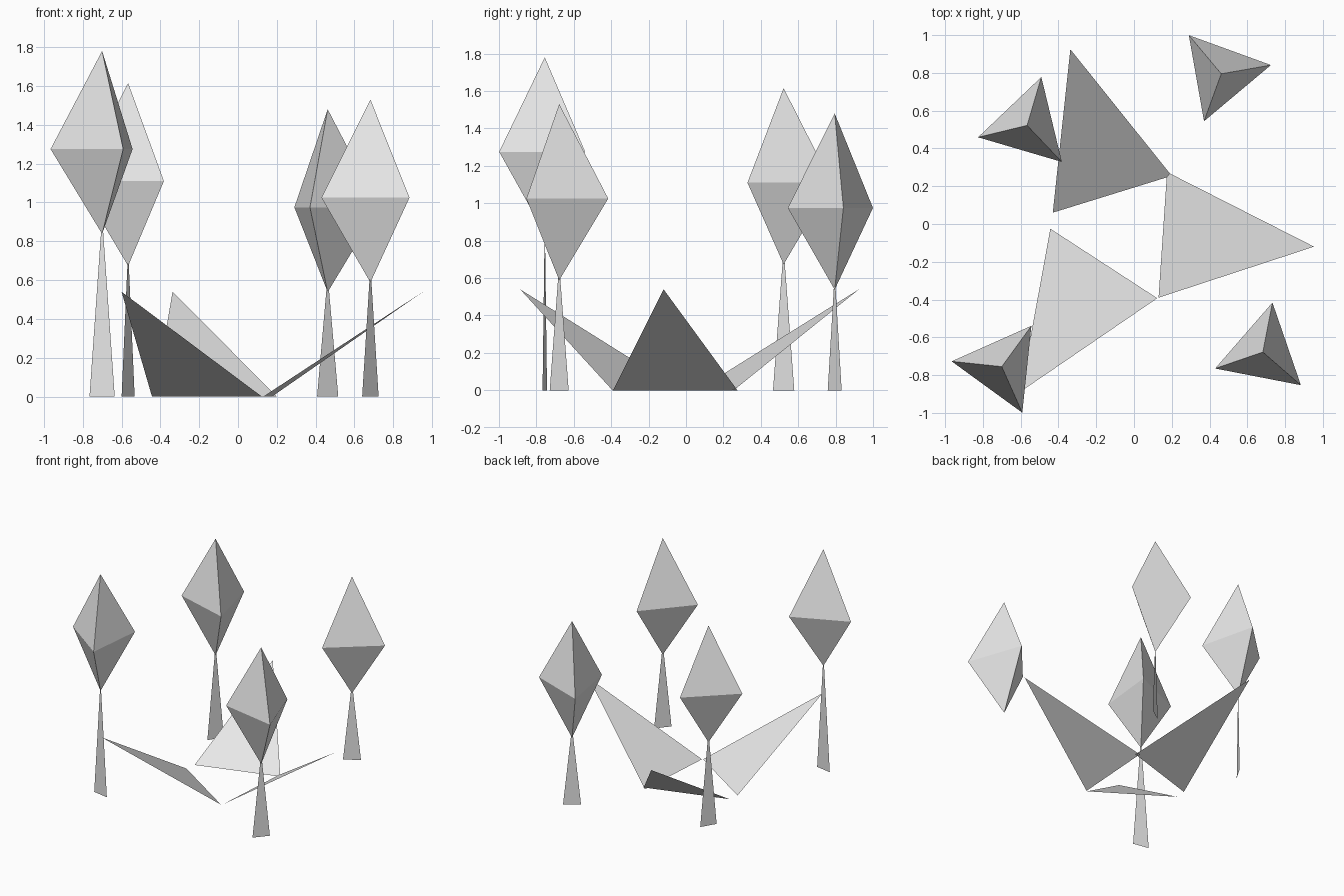
import bpy
import bmesh
from math import cos, sin, radians
from mathutils import Vector

cube = bpy.data.objects.get("Cube")
if cube:
    bpy.data.objects.remove(cube, do_unlink=True)

# One plain grey for everything
grey = bpy.data.materials.new("light_grey")
grey.use_nodes = True
colour = (0.8, 0.8, 0.8, 1.0)
grey.diffuse_color = colour
for node in grey.node_tree.nodes:
    if node.type == 'BSDF_PRINCIPLED':
        node.inputs["Base Color"].default_value = colour


def finish(name, bm):
    mesh = bpy.data.meshes.new(name)
    bm.to_mesh(mesh)
    bm.free()
    mesh.materials.append(grey)
    obj = bpy.data.objects.new(name, mesh)
    bpy.context.collection.objects.link(obj)
    return obj


def flat_triangle(name, *corners):
    bm = bmesh.new()
    face = bm.faces.new([bm.verts.new(c) for c in corners])
    face.normal_update()
    if face.normal.z < 0:
        face.normal_flip()
    return finish(name, bm)


def polar(centre, radius, angle, z):
    a = radians(angle)
    return Vector((centre[0] + radius * cos(a), centre[1] + radius * sin(a), z))


def crown(name, centre, middle, turn):
    """Three-sided double pyramid."""
    bm = bmesh.new()
    ring = [bm.verts.new(polar(centre, 0.267, turn + 120 * i, middle)) for i in range(3)]
    top = bm.verts.new((*centre, middle + 0.505))
    bottom = bm.verts.new((*centre, middle - 0.437))
    for i in range(3):
        a, b = ring[i], ring[(i + 1) % 3]
        bm.faces.new((a, b, top))
        bm.faces.new((b, a, bottom))
    return finish(name, bm)


def tree(name, centre, middle, crown_turn, trunk_turn):
    crown(name + "_crown", centre, middle, crown_turn)
    # Flat tapering trunk whose tip is hidden in the crown
    flat_triangle(name + "_trunk",
                  polar(centre, 0.066, trunk_turn + 180, 0),
                  polar(centre, 0.066, trunk_turn, 0),
                  (*centre, middle - 0.35))


# Trees
tree("front_right_tree", (-0.70, -0.755), 1.275, 54, -10.5)
tree("back_right_tree", (-0.566, 0.522), 1.11, 73.6, 59.4)
tree("back_left_tree", (0.462, 0.795), 0.975, 10, 34.3)
tree("front_left_tree", (0.682, -0.678), 1.025, 79, 50)

# Leaning ground leaves, each with one raised tip
TIP = 0.54
flat_triangle("back_leaf", (-0.43, 0.06, 0), (0.20, 0.255, 0), (-0.337, 0.925, TIP))
flat_triangle("left_leaf", (0.175, 0.275, 0), (0.13, -0.39, 0), (0.953, -0.12, TIP))
flat_triangle("right_leaf", (0.123, -0.393, 0), (-0.443, -0.025, 0), (-0.60, -0.887, TIP))
